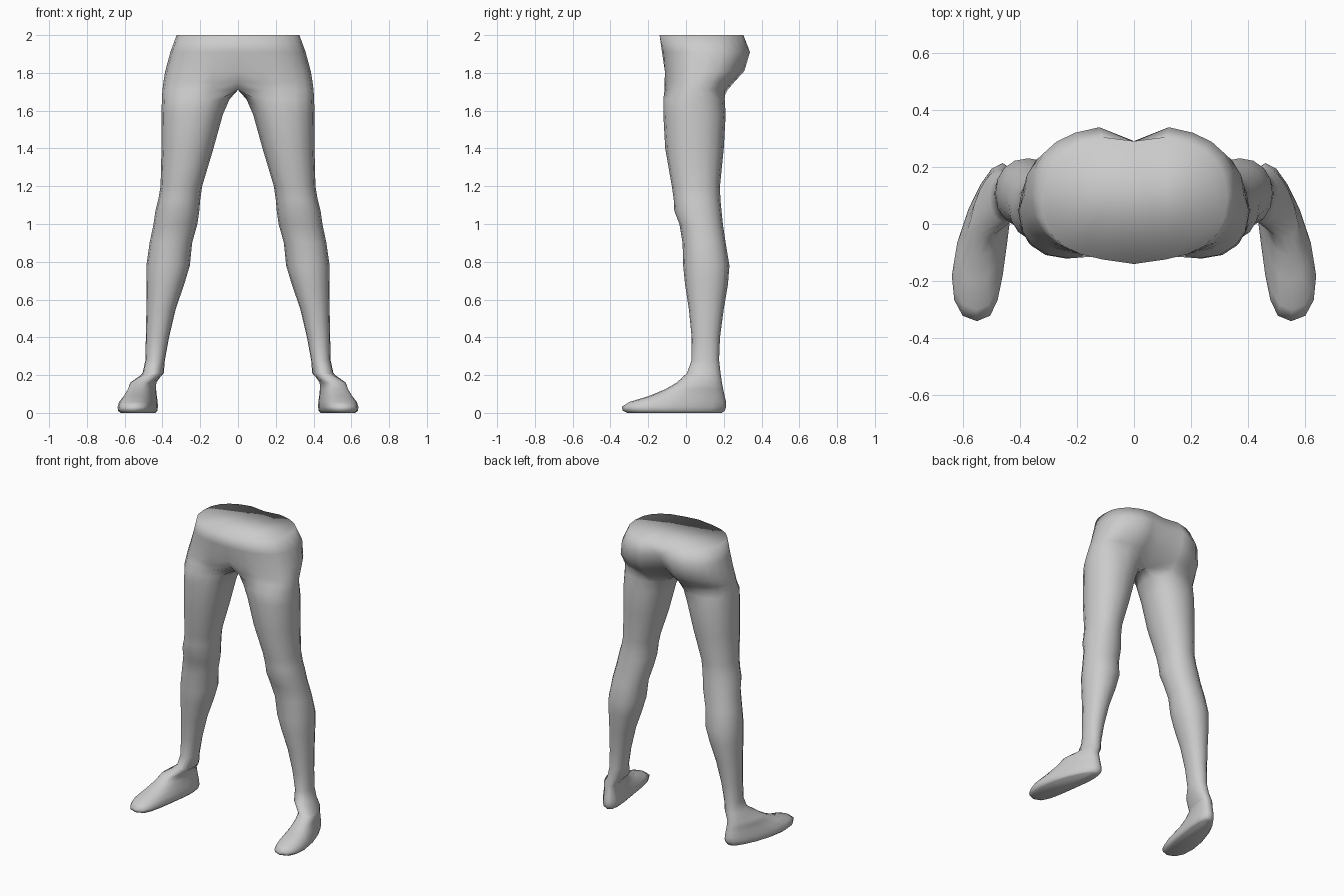
import bpy, bmesh
from math import sin, cos, radians

if "Cube" in bpy.data.objects:
    bpy.data.objects.remove(bpy.data.objects["Cube"])

N = 16  # points per ring; 0..12 run front-outside-back, 13..15 lie on the inner side


def power(v, e):
    return abs(v) ** e * (1 if v >= 0 else -1)


def pelvis_ring(z, xo, yf, yb, front_mid, back_mid):
    cy, ry = (yf + yb) / 2, (yb - yf) / 2
    pts = []
    for k in range(13):
        a = radians(15 * k)
        pts.append([xo * power(sin(a), 0.8), cy - ry * power(cos(a), 0.8), z])
    pts[0] = [0, front_mid, z]
    pts[12] = [0, back_mid, z]
    for t in (0.25, 0.5, 0.75):
        pts.append([0, back_mid + (front_mid - back_mid) * t, z])
    return pts


def leg_ring(z, xi, xo, yf, yb):
    cx, rx, cy, ry = (xi + xo) / 2, (xo - xi) / 2, (yf + yb) / 2, (yb - yf) / 2
    angles = [radians(-45 + 22.5 * k) for k in range(N)]
    return [(cx + rx * power(sin(a), 0.92), cy - ry * power(cos(a), 0.92), z) for a in angles]


def foot_ring(z, yf, yb, width):
    cy, ry = (yf + yb) / 2, (yb - yf) / 2
    pts = []
    for k in range(N):
        a = radians(-45 + 22.5 * k)
        y = cy - ry * power(cos(a), 0.9)
        s = (0.21 - y) / 0.55
        axis = 0.46 + 0.16 * s - 0.07 * s ** 3
        half = (0.07 + 0.035 * s) * width
        pts.append((axis + half * power(sin(a), 0.8), y, z))
    return pts


# Hips: height, half width, front, back, front centre, back cleft
hips = [
    (2.00, 0.325, -0.130, 0.310, -0.140, 0.290),
    (1.91, 0.358, -0.125, 0.345, -0.127, 0.290),
    (1.81, 0.385, -0.118, 0.315, -0.108, 0.235),
    (1.75, 0.395, -0.118, 0.260, -0.075, 0.180),
    (1.71, 0.400, -0.118, 0.225, -0.010, 0.120),
]
# Leg: height, inside, outside, front, back
leg = [
    (1.66, 0.045, 0.403, -0.120, 0.205),
    (1.58, 0.080, 0.405, -0.120, 0.210),
    (1.40, 0.130, 0.405, -0.110, 0.200),
    (1.20, 0.190, 0.410, -0.075, 0.180),
    (1.13, 0.200, 0.422, -0.065, 0.182),
    (1.07, 0.205, 0.437, -0.062, 0.188),
    (1.00, 0.215, 0.447, -0.035, 0.195),
    (0.90, 0.243, 0.468, -0.018, 0.210),
    (0.78, 0.255, 0.485, -0.015, 0.230),
    (0.68, 0.285, 0.485, -0.005, 0.222),
    (0.55, 0.330, 0.485, 0.015, 0.200),
    (0.40, 0.365, 0.488, 0.030, 0.180),
    (0.28, 0.387, 0.490, 0.030, 0.175),
    (0.21, 0.393, 0.505, 0.005, 0.183),
]
# Foot: height, toe end, heel end, relative width
foot = [
    (0.160, -0.05, 0.190, 0.75),
    (0.125, -0.11, 0.197, 0.76),
    (0.088, -0.20, 0.205, 0.85),
    (0.058, -0.30, 0.212, 0.96),
    (0.032, -0.34, 0.213, 1.00),
    (0.012, -0.335, 0.205, 0.98),
    (0.000, -0.31, 0.190, 0.85),
]

rings = ([pelvis_ring(*r) for r in hips] + [leg_ring(*r) for r in leg]
         + [foot_ring(*r) for r in foot])

# Loft one half, leaving the centre plane open
bm = bmesh.new()
loops = [[bm.verts.new(p) for p in ring] for ring in rings]
for upper, lower in zip(loops, loops[1:]):
    for k in range(N):
        j = (k + 1) % N
        quad = (upper[k], lower[k], lower[j], upper[j])
        if max(v.co.x for v in quad) > 1e-5:
            bm.faces.new(quad)
# Waist cap and sole
bm.faces.new(loops[0][:13])
bm.faces.new(loops[-1])
loose = [v for v in bm.verts if not v.link_faces]
bmesh.ops.delete(bm, geom=loose, context='VERTS')
bmesh.ops.recalc_face_normals(bm, faces=bm.faces[:])
for f in bm.faces:
    f.smooth = True
mesh = bpy.data.meshes.new("legs_and_hips")
bm.to_mesh(mesh)
bm.free()

# Mirror to the other leg
obj = bpy.data.objects.new("legs_and_hips", mesh)
bpy.context.collection.objects.link(obj)
mirror = obj.modifiers.new("Mirror", 'MIRROR')
mirror.use_axis[0] = True
mirror.use_clip = True
mirror.merge_threshold = 0.001
